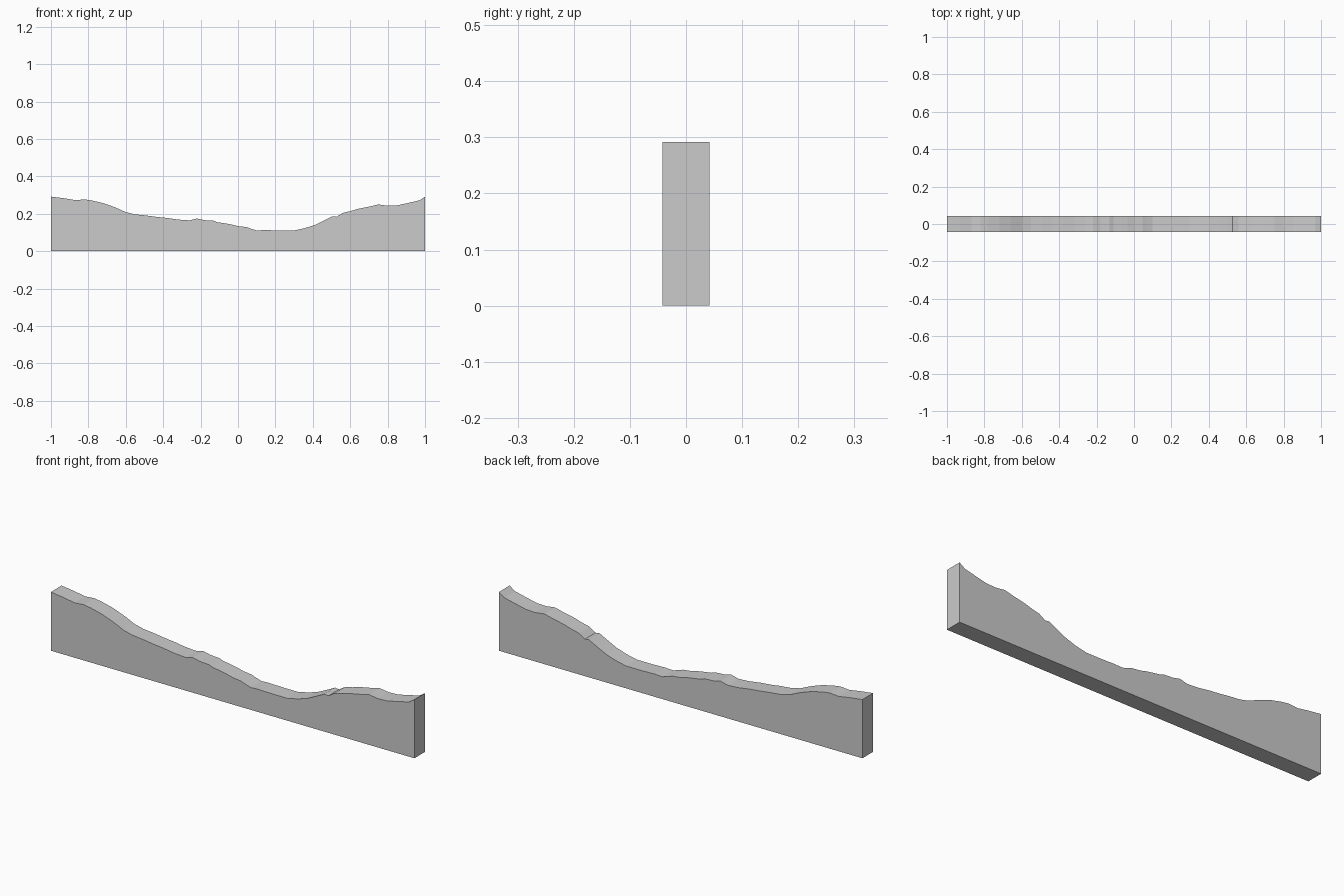
import bpy, bmesh

HALF_T = 0.042  # half thickness along y

# Upper contour of the terrain slice (x, z), left to right
contour = [
    (-1.0, 0.292), (-0.93, 0.283), (-0.87, 0.273), (-0.82, 0.277), (-0.78, 0.271),
    (-0.72, 0.257), (-0.66, 0.236), (-0.60, 0.209), (-0.55, 0.197), (-0.49, 0.191),
    (-0.44, 0.184), (-0.38, 0.178), (-0.32, 0.169), (-0.26, 0.165), (-0.22, 0.175),
    (-0.18, 0.166), (-0.13, 0.163), (-0.11, 0.155), (-0.07, 0.149), (-0.035, 0.143),
    (0.0, 0.134), (0.045, 0.129), (0.07, 0.12), (0.10, 0.111), (0.14, 0.113),
    (0.22, 0.111), (0.30, 0.111), (0.36, 0.124), (0.41, 0.14), (0.46, 0.164),
    (0.505, 0.187), (0.527, 0.184), (0.56, 0.205), (0.60, 0.214), (0.64, 0.226),
    (0.70, 0.238), (0.75, 0.250), (0.80, 0.243), (0.85, 0.245), (0.91, 0.258),
    (0.97, 0.272), (1.0, 0.292),
]
profile = [(-1.0, 0.0)] + contour + [(1.0, 0.0)]

# Terrain slice: closed profile extruded through its thickness
bm = bmesh.new()
face = bm.faces.new([bm.verts.new((x, -HALF_T, z)) for x, z in profile])
res = bmesh.ops.extrude_face_region(bm, geom=[face])
new_verts = [g for g in res["geom"] if isinstance(g, bmesh.types.BMVert)]
bmesh.ops.translate(bm, verts=new_verts, vec=(0, 2 * HALF_T, 0))
# make sure the front is closed
if not face.is_valid:
    bmesh.ops.holes_fill(bm, edges=[e for e in bm.edges if e.is_boundary])
bmesh.ops.recalc_face_normals(bm, faces=bm.faces)

mesh = bpy.data.meshes.new("terrain_slice")
bm.to_mesh(mesh)
bm.free()
bpy.context.collection.objects.link(bpy.data.objects.new("terrain_slice", mesh))
